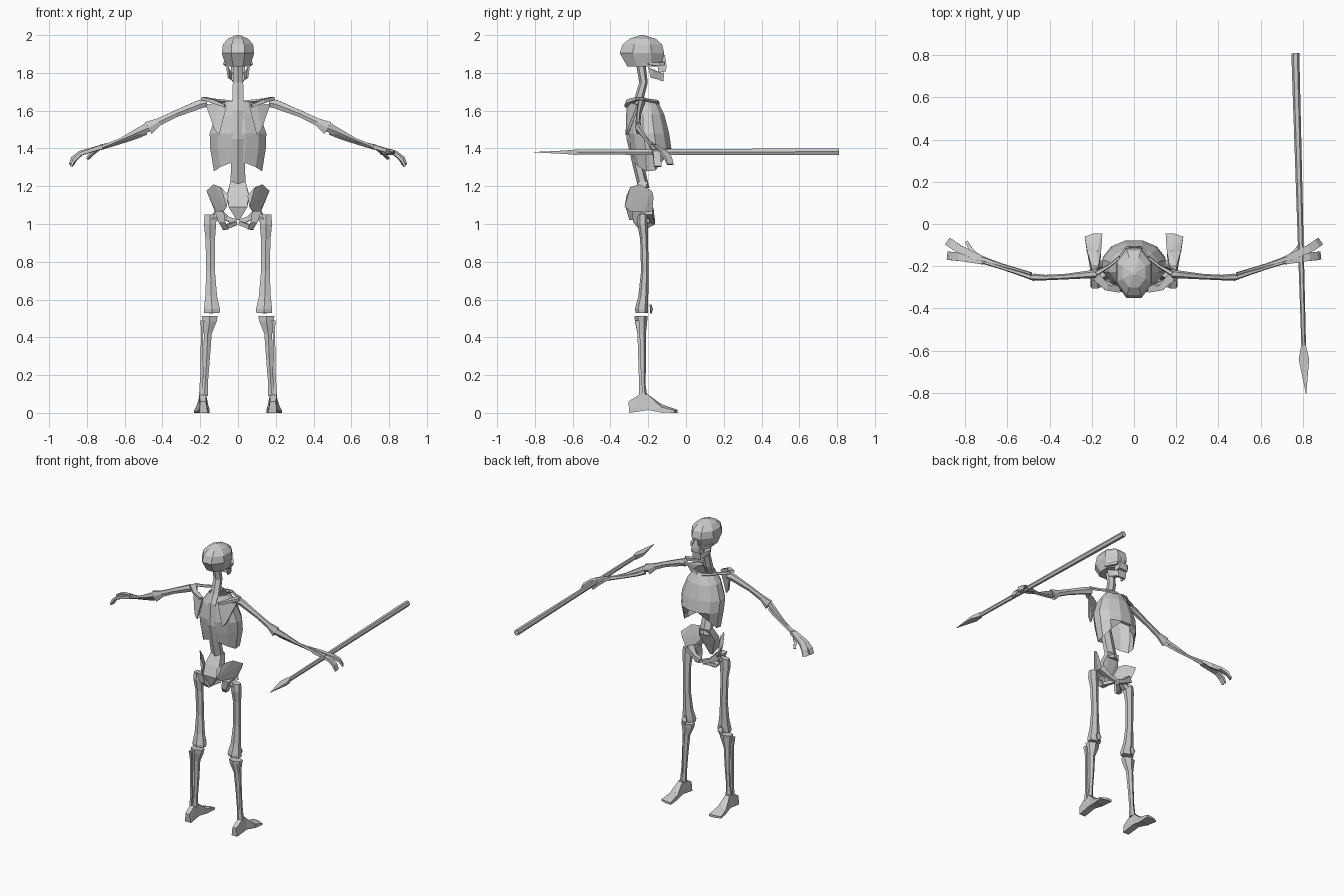
import bpy, bmesh, math
from mathutils import Vector

bone_grey = bpy.data.materials.new("bone_grey")
bone_grey.diffuse_color = (0.6, 0.6, 0.6, 1)


def finish(name, bm, mirror):
    bmesh.ops.recalc_face_normals(bm, faces=bm.faces)
    mesh = bpy.data.meshes.new(name)
    bm.to_mesh(mesh)
    bm.free()
    mesh.materials.append(bone_grey)
    ob = bpy.data.objects.new(name, mesh)
    bpy.context.collection.objects.link(ob)
    if mirror:
        mod = ob.modifiers.new("mirror", 'MIRROR')
        mod.use_axis[0] = True
        mod.use_clip = False
        mod.use_mirror_merge = False
    return ob


def loft(name, path, n=6, mirror=True, cap=True, lift=(0, 0)):
    """Rings along a path of (x, y, z, width, depth); upright paths get level rings.
    lift raises the last ring towards its -y and +y sides."""
    unit = [(math.cos(2 * math.pi * (i + .5) / n), math.sin(2 * math.pi * (i + .5) / n)) for i in range(n)]
    mu, mv = max(u for u, v in unit), max(v for u, v in unit)
    unit = [(u / mu / 2, v / mv / 2) for u, v in unit]
    pts = [Vector(p[:3]) for p in path]
    run = pts[-1] - pts[0]
    upright = abs(run.z) > max(abs(run.x), abs(run.y))
    bm = bmesh.new()
    rings = []
    for i, p in enumerate(path):
        if upright:
            a, b = Vector((1, 0, 0)), Vector((0, 1, 0))
        else:
            t = (pts[min(i + 1, len(pts) - 1)] - pts[max(i - 1, 0)]).normalized()
            a = (Vector((0, 0, 1)) - t * t.z).normalized()
            b = t.cross(a)
        rings.append([bm.verts.new(pts[i] + a * u * p[3] + b * v * p[4]) for u, v in unit])
    for v, (_, q) in zip(rings[-1], unit):
        v.co.z += lift[q > 0] * (2 * q) ** 2
    for r, s in zip(rings, rings[1:]):
        for i in range(n):
            j = (i + 1) % n
            bm.faces.new((r[i], r[j], s[j], s[i]))
    if cap:
        bm.faces.new(rings[0])
        bm.faces.new(rings[-1])
    return finish(name, bm, mirror)


def hull(name, points, mirror=True, both=False):
    """Convex block around points; both=True also adds the x-flipped points."""
    bm = bmesh.new()
    if both:
        points = points + [(-x, y, z) for x, y, z in points]
    for p in points:
        bm.verts.new(p)
    res = bmesh.ops.convex_hull(bm, input=bm.verts)
    junk = {g for g in res["geom_interior"] + res["geom_unused"] if isinstance(g, bmesh.types.BMVert)}
    bmesh.ops.delete(bm, geom=list(junk), context='VERTS')
    return finish(name, bm, mirror)


# Head
loft("cranium", [(0, -.223, 1.835, .13, .176), (0, -.233, 1.905, .172, .236), (0, -.231, 1.95, .16, .21),
                 (0, -.23, 1.98, .11, .14), (0, -.233, 2.0, .02, .02)], n=8, mirror=False)
hull("upper_jaw", [(.038, -.15, 1.838), (.022, -.108, 1.865), (.03, -.104, 1.84), (.035, -.105, 1.808),
                   (.037, -.148, 1.80)], mirror=False, both=True)
loft("nose_bridge", [(0, -.122, 1.895, .028, .02), (0, -.115, 1.855, .034, .02)], n=4, mirror=False)
loft("cheek_bone", [(.035, -.118, 1.85, .02, .022), (.06, -.15, 1.845, .018, .016),
                    (.074, -.20, 1.85, .012, .01)], n=4)
hull("jaw_side", [(.05, -.20, 1.83), (.062, -.20, 1.83), (.05, -.175, 1.815), (.06, -.175, 1.815),
                  (.045, -.188, 1.775), (.055, -.188, 1.775), (.03, -.12, 1.758), (.03, -.122, 1.795)])
hull("chin", [(.032, -.115, 1.803), (.03, -.12, 1.755), (.035, -.14, 1.795), (.033, -.14, 1.76)],
     mirror=False, both=True)

# Spine and rib cage
loft("spine", [(0, -.24, 1.85, .05, .05), (0, -.225, 1.75, .055, .045), (0, -.25, 1.66, .06, .05),
               (0, -.28, 1.6, .06, .05), (0, -.285, 1.45, .07, .06), (0, -.25, 1.3, .075, .06),
               (0, -.223, 1.19, .08, .06)], n=6, mirror=False)
loft("rib_cage", [(0, -.21, 1.65, .13, .12), (0, -.205, 1.58, .23, .18), (0, -.197, 1.48, .3, .215),
                  (0, -.185, 1.40, .295, .215), (0, -.185, 1.275, .255, .18)], n=12, mirror=False,
     cap=False, lift=(.05, .12))

# Shoulders
hull("shoulder_blade", [(x, y + d, z) for d in (0, .014) for x, y, z in
                        ((.06, -.315, 1.625), (.1, -.32, 1.47), (.125, -.31, 1.5), (.17, -.26, 1.63),
                         (.1, -.3, 1.645))])
loft("blade_ridge", [(.07, -.315, 1.625, .015, .02), (.13, -.30, 1.65, .02, .03),
                     (.18, -.25, 1.665, .015, .04)], n=4)
loft("collar_bone", [(.015, -.15, 1.64, .022, .022), (.07, -.16, 1.65, .016, .016),
                     (.12, -.2, 1.655, .016, .016), (.18, -.235, 1.662, .018, .025)], n=5)

# Arms
loft("upper_arm", [(.165, -.235, 1.64, .04, .042), (.2, -.238, 1.635, .046, .038), (.33, -.25, 1.583, .036, .026),
                   (.42, -.254, 1.54, .04, .026), (.475, -.252, 1.508, .072, .034)])
loft("forearm_inner", [(.475, -.257, 1.515, .045, .025), (.53, -.238, 1.49, .034, .022),
                       (.62, -.21, 1.447, .016, .016), (.715, -.18, 1.408, .018, .018)], n=5)
loft("forearm_outer", [(.49, -.24, 1.488, .028, .024), (.54, -.222, 1.462, .02, .018),
                       (.63, -.195, 1.432, .018, .018), (.725, -.165, 1.408, .026, .028)], n=5)

# Hands
loft("inner_fingers", [(.715, -.168, 1.41, .022, .028), (.83, -.118, 1.378, .018, .038),
                       (.865, -.095, 1.35, .016, .04), (.882, -.083, 1.315, .01, .038)], n=4)
loft("outer_fingers", [(.715, -.178, 1.41, .022, .028), (.83, -.156, 1.372, .018, .038),
                       (.865, -.152, 1.34, .016, .04), (.882, -.15, 1.305, .01, .038)], n=4)
loft("thumb", [(.735, -.16, 1.402, .016, .02), (.77, -.125, 1.375, .016, .018),
               (.795, -.085, 1.345, .01, .014)], n=4)

# Pelvis
hull("tail_base", [(.04, -.2, 1.225), (.04, -.25, 1.225), (.06, -.235, 1.15), (.055, -.29, 1.16),
                   (.05, -.32, 1.09), (.008, -.3, 1.02), (.008, -.28, 1.02)], mirror=False, both=True)
hull("hip_wing", [(.05, -.315, 1.15), (.06, -.325, 1.09), (.09, -.295, 1.195), (.13, -.245, 1.21),
                  (.167, -.18, 1.175), (.152, -.172, 1.14), (.115, -.18, 1.05), (.1, -.24, 1.03),
                  (.075, -.29, 1.07)])
loft("pubic_bar", [(.115, -.2, 1.07, .045, .05), (.06, -.182, 1.03, .024, .028),
                   (.012, -.178, 1.01, .03, .028)], n=4)
loft("sitting_bone", [(.1, -.25, 1.07, .05, .075), (.085, -.255, 1.01, .036, .05),
                      (.065, -.23, .97, .03, .035)], n=4)
loft("lower_hip_bar", [(.075, -.235, .98, .022, .028), (.012, -.18, 1.005, .022, .022)], n=4)

# Legs
loft("thigh_bone", [(.148, -.23, 1.05, .056, .05), (.148, -.23, 1.0, .065, .055), (.147, -.222, .92, .05, .042),
                    (.145, -.218, .75, .046, .04), (.142, -.226, .62, .062, .052), (.138, -.235, .55, .085, .07),
                    (.138, -.235, .53, .082, .065)])
loft("hip_ball", [(.145, -.23, 1.02, .045, .045), (.095, -.23, 1.05, .04, .04)])
loft("knee_cap", [(.142, -.188, .575, .025, .01), (.142, -.183, .55, .04, .016),
                  (.142, -.186, .525, .02, .008)])
loft("shin_bone", [(.15, -.238, .512, .085, .07), (.15, -.238, .485, .075, .065), (.16, -.235, .42, .042, .045),
                   (.166, -.23, .28, .033, .036), (.174, -.23, .15, .028, .032), (.18, -.228, .09, .042, .045)])
loft("calf_bone", [(.188, -.258, .49, .02, .025), (.19, -.25, .42, .012, .014),
                   (.194, -.243, .2, .012, .014), (.198, -.238, .08, .018, .022)], n=4)

# Feet: heel, sloping instep and flat toes
hull("heel", [(.16, -.3, .0), (.205, -.3, .0), (.17, -.305, .06), (.2, -.305, .06), (.17, -.25, .095),
              (.205, -.25, .095), (.17, -.2, .1), (.2, -.2, .1), (.16, -.2, .015), (.21, -.2, .015)])
hull("instep", [(.16, -.2, .015), (.21, -.2, .015), (.17, -.205, .1), (.2, -.205, .1),
                (.156, -.13, .036), (.176, -.13, .046), (.222, -.13, .03), (.156, -.12, 0), (.225, -.12, 0)])
hull("toes", [(.156, -.13, .036), (.176, -.13, .046), (.222, -.13, .03), (.156, -.13, .002), (.224, -.13, .002),
              (.15, -.045, .016), (.19, -.045, .016), (.234, -.06, .012), (.15, -.045, 0),
              (.19, -.045, 0), (.234, -.06, 0)])

# Spear
loft("spear_shaft", [(.765, .81, 1.383, .036, .038), (.805, -.59, 1.38, .026, .022)], n=6, mirror=False)
loft("spear_head", [(.804, -.575, 1.38, .03, .022), (.806, -.64, 1.38, .018, .05),
                    (.816, -.805, 1.38, .002, .002)], n=4, mirror=False)
